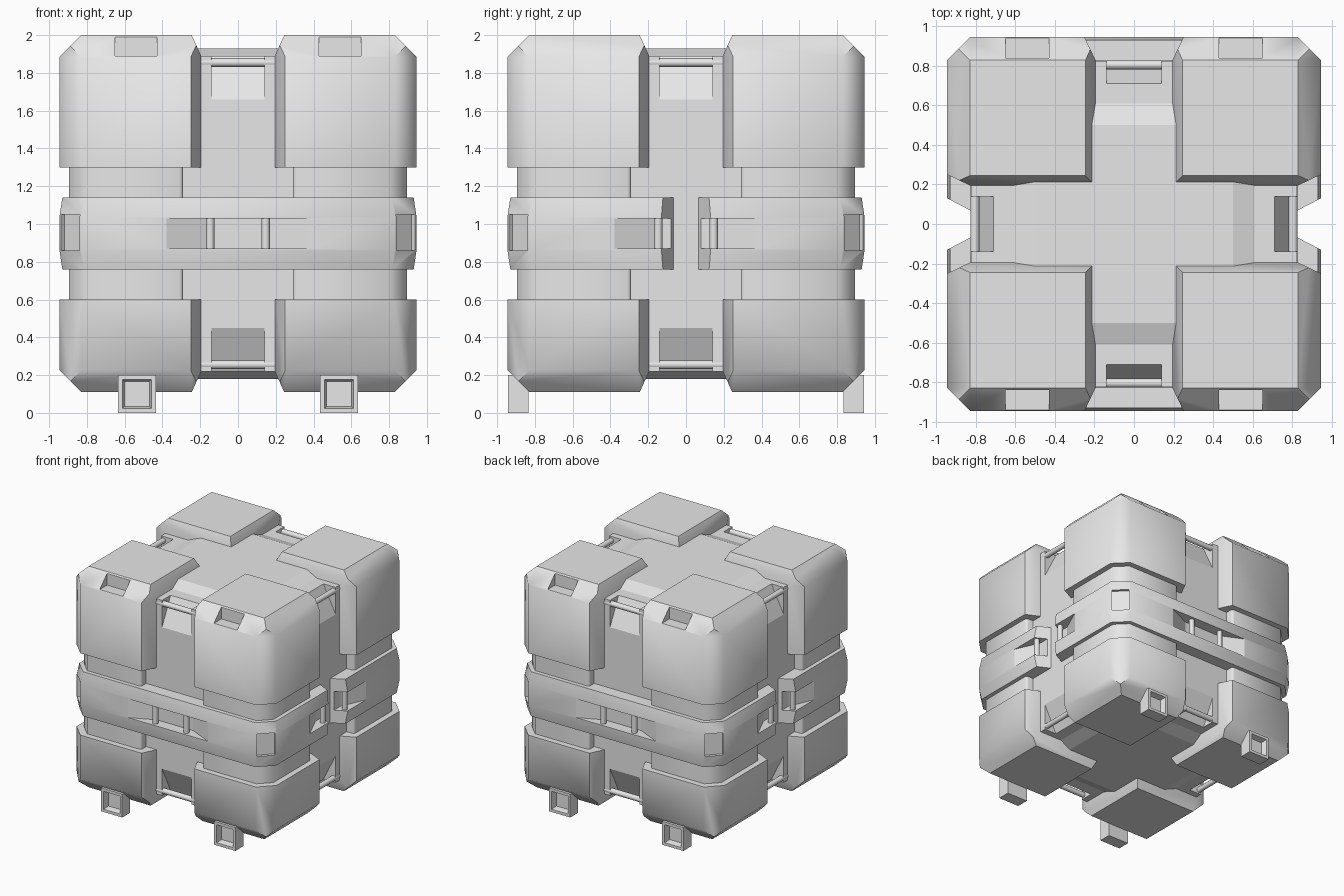
import bpy, bmesh
from math import radians, pi
from mathutils import Matrix, Vector

cube = bpy.data.objects.get("Cube")
if cube:
    bpy.data.objects.remove(cube, do_unlink=True)

grey = bpy.data.materials.new("light grey plastic")
grey.use_nodes = True
grey.diffuse_color = (0.8, 0.8, 0.8, 1)
grey.node_tree.nodes["Principled BSDF"].inputs["Base Color"].default_value = (0.8, 0.8, 0.8, 1)

MID = 1.055                                    # height of the body's middle
FLIP = Matrix.Translation((0, 0, 2 * MID)) @ Matrix.Diagonal((1, 1, -1, 1))
QUARTERS = [Matrix.Rotation(k * pi / 2, 4, "Z") for k in range(4)]


def finish(name, bm, smooth=False):
    bmesh.ops.recalc_face_normals(bm, faces=bm.faces)
    mesh = bpy.data.meshes.new(name)
    bm.to_mesh(mesh)
    bm.free()
    mesh.materials.append(grey)
    obj = bpy.data.objects.new(name, mesh)
    bpy.context.collection.objects.link(obj)
    if smooth:
        bpy.ops.object.select_all(action="DESELECT")
        obj.select_set(True)
        bpy.context.view_layer.objects.active = obj
        bpy.ops.object.shade_smooth_by_angle(angle=radians(50))
        for p in mesh.polygons:
            if abs(p.normal.z) > 0.99:
                p.use_smooth = False
    return obj


def bake(obj):
    graph = bpy.context.evaluated_depsgraph_get()
    obj.data = bpy.data.meshes.new_from_object(obj.evaluated_get(graph))
    obj.modifiers.clear()


def cut(obj, bm):
    cutter = finish("cutter", bm)
    cutter.hide_render = True
    mod = obj.modifiers.new("cut", "BOOLEAN")
    mod.operation, mod.solver, mod.object = "DIFFERENCE", "EXACT", cutter
    bake(obj)
    bpy.data.objects.remove(cutter, do_unlink=True)


def mirror(obj):
    mod = obj.modifiers.new("mirror", "MIRROR")
    mod.use_axis = (True, True, False)
    bake(obj)


def prism(bm, profile, lo, hi, matrix=Matrix(), along="Z"):
    """Extrude a profile: (x, y) along Z or (y, z) along X."""
    place = (lambda a, b, t: (a, b, t)) if along == "Z" else (lambda a, b, t: (t, a, b))
    ends = [[bm.verts.new(matrix @ Vector(place(a, b, t))) for a, b in profile] for t in (lo, hi)]
    bridge(bm, ends)


def bridge(bm, loops):
    n = len(loops[0])
    for low, high in zip(loops, loops[1:]):
        for i in range(n):
            j = (i + 1) % n
            bm.faces.new((low[i], low[j], high[j], high[i]))
    bm.faces.new(loops[0])
    bm.faces.new(loops[-1])


def octagon_stack(levels, chamfer):
    """Stack of square outlines with cut corners, given as (half width, z)."""
    bm = bmesh.new()
    loops = []
    for r, z in levels:
        c = r - chamfer
        loops.append([bm.verts.new(m @ Vector((*p, z))) for m in QUARTERS
                      for p in ((r, -c), (r, c))])
    bridge(bm, loops)
    return bm


def box(bm, x, y, z, matrix=Matrix()):
    prism(bm, [(x[0], y[0]), (x[1], y[0]), (x[1], y[1]), (x[0], y[1])], z[0], z[1], matrix)


def rod(bm, radius, length, matrix):
    bmesh.ops.create_cone(bm, cap_ends=True, segments=12, radius1=radius, radius2=radius,
                          depth=length, matrix=matrix)


# Core with raised middle panels and a sloped grip recess on each edge
core = finish("core", octagon_stack(
    [(0.5, 0.18), (0.61, 0.22), (0.825, 0.22), (0.825, 1.89), (0.61, 1.89), (0.5, 1.93)], 0.05))
grips, bars = bmesh.new(), bmesh.new()
for turn in QUARTERS:
    for m in (turn, FLIP @ turn):
        prism(grips, [(0.69, 1.93), (0.845, 1.62), (0.9, 1.62), (0.9, 1.93)], -0.14, 0.14, m, "X")
        rod(bars, 0.023, 0.4, m @ Matrix.Translation((0, 0.805, 1.855)) @ Matrix.Rotation(pi / 2, 4, "Y"))
cut(core, grips)
finish("grip_bars", bars, True)


# Corner blocks: chamfered outside, sloped walls towards the channels
def corner_block(name, base, flipped):
    bm = bmesh.new()
    box(bm, (0.195, 0.945), (0.195, 0.945), (base, 2.0))
    planes = [((0.945, 0, 1.885), (1, 0, 1)), ((0, 0.945, 1.885), (0, 1, 1)),
              ((0.945, 0.83, 0), (1, 1, 0)),
              ((0.245, 0, 2), (-0.11, 0, 0.05)), ((0, 0.245, 2), (0, -0.11, 0.05)),
              ((0.25, 0.945, 0), (-0.115, 0.055, 0)), ((0.945, 0.25, 0), (0.055, -0.115, 0))]
    for co, no in planes:
        res = bmesh.ops.bisect_plane(bm, geom=bm.verts[:] + bm.edges[:] + bm.faces[:],
                                     plane_co=co, plane_no=no, clear_outer=True)
        rim = [e for e in res["geom_cut"] if isinstance(e, bmesh.types.BMEdge)]
        bmesh.ops.holes_fill(bm, edges=rim, sides=0)
    if flipped:
        bm.transform(FLIP)
    return finish(name, bm, True)


upper = corner_block("upper_corner_blocks", 1.3, False)
slot = bmesh.new()
box(slot, (0.43, 0.65), (0.84, 1.1), (1.89, 2.1))      # stacking slot
cut(upper, slot)
mirror(upper)
mirror(corner_block("lower_corner_blocks", 2 * MID - 0.6, True))

# Posts between the upper and lower blocks
posts = bmesh.new()
edge = [(0.29, 0.7), (0.29, 0.875), (0.296, 0.889), (0.31, 0.895), (0.8, 0.895)]
prism(posts, [(0.29, 0.29)] + edge + [(y, x) for x, y in reversed(edge)], 0.58, 1.32)
mirror(finish("corner_posts", posts, True))

# Belt with end gaps on the sides, tapered pockets and corner recesses
belt = finish("belt", octagon_stack([(0.93, 0.76), (0.945, 0.86), (0.945, 1.04), (0.93, 1.14)], 0.115), True)
gaps, pockets, pins = bmesh.new(), bmesh.new(), bmesh.new()
for m in (QUARTERS[1], QUARTERS[3]):
    prism(gaps, [(-0.054, 0.8), (0.054, 0.8), (0.159, 1), (-0.159, 1)], 0.7, 1.2, m)
for turn in QUARTERS:
    prism(pockets, [(-0.17, 0.85), (0.17, 0.85), (0.5, 1), (-0.5, 1)], 0.87, 1.03, turn)
    box(pockets, (-0.07, 0.07), (1.23, 1.4), (0.86, 1.05), turn @ Matrix.Rotation(pi / 4, 4, "Z"))
    for x in (-0.147, 0.147):
        rod(pins, 0.022, 0.2, turn @ Matrix.Translation((x, 0.905, 0.95)))
cut(belt, gaps)
cut(belt, pockets)
finish("belt_pins", pins, True)

# Feet with a tapered recess in the outer face
feet = bmesh.new()
box(feet, (0.435, 0.635), (0.835, 0.942), (0, 0.2))
bmesh.ops.recalc_face_normals(feet, faces=feet.faces)
face = max(feet.faces, key=lambda f: f.calc_center_median().y)
bmesh.ops.inset_individual(feet, faces=[face], thickness=0.033)
bmesh.ops.inset_individual(feet, faces=[face], thickness=0.016, depth=-0.05)
mirror(finish("feet", feet))
